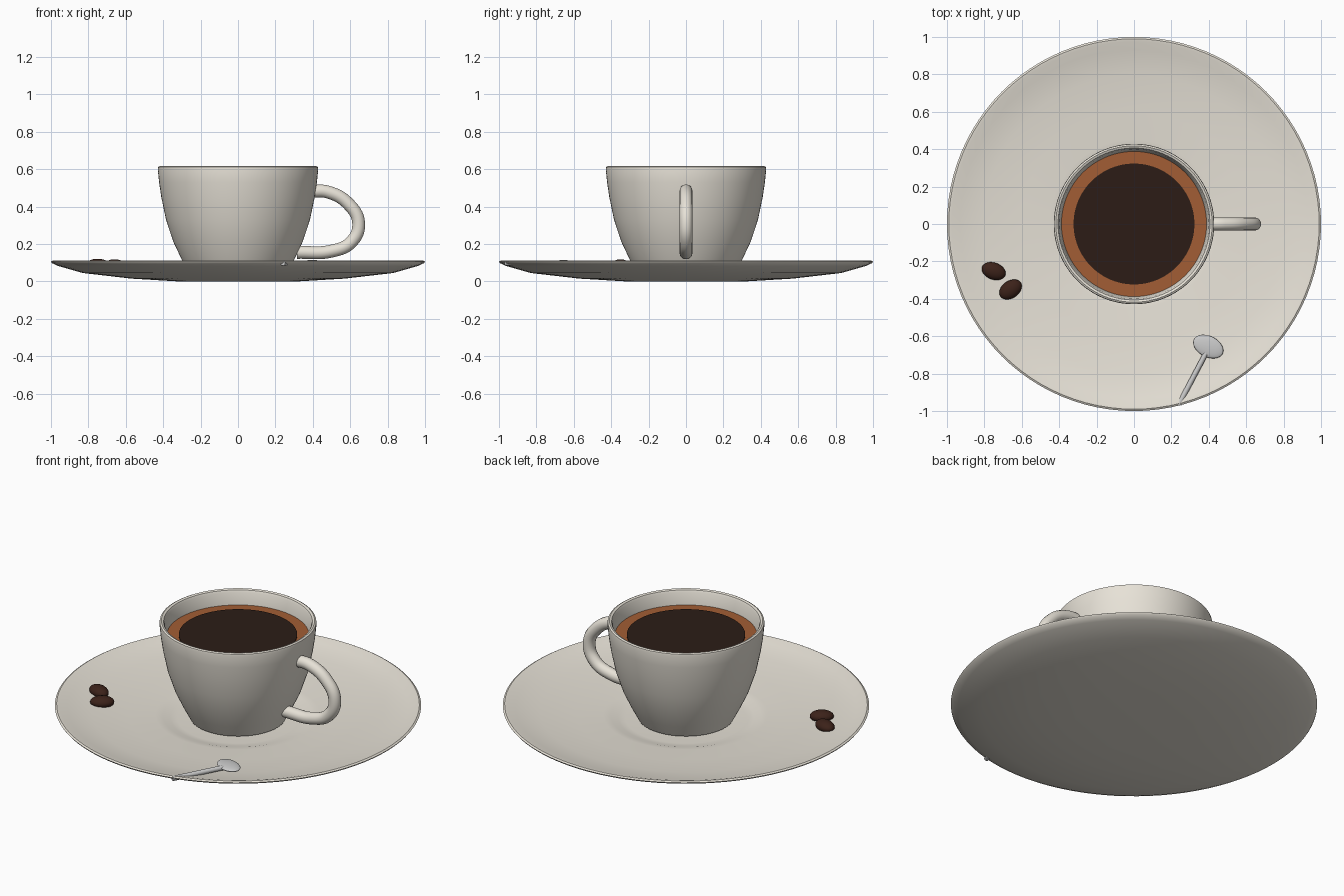
import bpy, bmesh, math
from mathutils import Vector

if "Cube" in bpy.data.objects:
    bpy.data.objects.remove(bpy.data.objects["Cube"])


def material(name, rgb):
    m = bpy.data.materials.new(name)
    m.diffuse_color = (*rgb, 1)
    m.use_nodes = True
    m.node_tree.nodes["Principled BSDF"].inputs["Base Color"].default_value = m.diffuse_color
    return m


cream = material("cream_ceramic", (0.80, 0.76, 0.68))
dark = material("dark_coffee", (0.025, 0.012, 0.008))
tan = material("crema", (0.36, 0.11, 0.035))
brown = material("roasted_bean", (0.045, 0.016, 0.01))


def finish(obj, mat, angle=35):
    if mat:
        obj.data.materials.append(mat)
    bpy.ops.object.select_all(action='DESELECT')
    obj.select_set(True)
    bpy.context.view_layer.objects.active = obj
    bpy.ops.object.shade_smooth_by_angle(angle=math.radians(angle))
    return obj


def lathe(name, profile, mat, angle=35, n=96):
    """Revolve (radius, height) points around z; r = 0 makes a pole."""
    bm = bmesh.new()
    rings = []
    for r, z in profile:
        count = 1 if r == 0 else n
        rings.append([bm.verts.new((r * math.cos(2 * math.pi * i / n),
                                    r * math.sin(2 * math.pi * i / n), z))
                      for i in range(count)])
    for a, b in zip(rings, rings[1:]):
        for i in range(n):
            j = (i + 1) % n
            quad = [a[i % len(a)], a[j % len(a)], b[j % len(b)], b[i % len(b)]]
            bm.faces.new(list(dict.fromkeys(quad)))
    bmesh.ops.recalc_face_normals(bm, faces=bm.faces)
    mesh = bpy.data.meshes.new(name)
    bm.to_mesh(mesh)
    bm.free()
    obj = bpy.data.objects.new(name, mesh)
    bpy.context.collection.objects.link(obj)
    return finish(obj, mat, angle)


def ellipsoid(name, loc, radii, rot, mat):
    bpy.ops.mesh.primitive_uv_sphere_add(segments=32, ring_count=16, location=loc)
    obj = bpy.context.object
    obj.name = name
    obj.scale = radii
    obj.rotation_euler = [math.radians(a) for a in rot]
    return finish(obj, mat)


# Saucer: shallow dish with a recessed well for the cup
lathe("saucer", [(0, 0), (0.32, 0), (0.57, 0.015), (0.83, 0.045), (0.96, 0.082),
                 (0.995, 0.098), (1.0, 0.106), (0.99, 0.112), (0.975, 0.110),
                 (0.93, 0.096), (0.80, 0.076), (0.60, 0.058), (0.45, 0.050),
                 (0.41, 0.046), (0.37, 0.034), (0.33, 0.030), (0, 0.030)], cream)

# Cup: hollow bowl with a rounded lip
lathe("cup", [(0, 0.032), (0.24, 0.032), (0.262, 0.042), (0.30, 0.115), (0.345, 0.21),
              (0.385, 0.33), (0.41, 0.45), (0.422, 0.53), (0.429, 0.60),
              (0.427, 0.612), (0.418, 0.617), (0.406, 0.612), (0.40, 0.60),
              (0.388, 0.53), (0.378, 0.45), (0.352, 0.33), (0.31, 0.21),
              (0.24, 0.09), (0, 0.08)], cream)

# Coffee: crema layer with a darker centre
lathe("crema", [(0, 0.48), (0.379, 0.48), (0.388, 0.53), (0, 0.53)], tan)
lathe("coffee", [(0, 0.50), (0.323, 0.50), (0.323, 0.535), (0, 0.535)], dark)

# Handle: round tube swept along a smooth path
curve = bpy.data.curves.new("handle", 'CURVE')
curve.dimensions = '3D'
curve.bevel_depth = 0.035
curve.bevel_resolution = 5
curve.resolution_u = 10
curve.use_fill_caps = True
path = [(0.395, 0.483), (0.48, 0.478), (0.59, 0.415), (0.645, 0.31),
        (0.605, 0.21), (0.50, 0.162), (0.315, 0.155)]
spline = curve.splines.new('BEZIER')
spline.bezier_points.add(len(path) - 1)
for p, (x, z) in zip(spline.bezier_points, path):
    p.co = (x, 0, z)
    p.handle_left_type = p.handle_right_type = 'AUTO'
handle = bpy.data.objects.new("handle", curve)
bpy.context.collection.objects.link(handle)
bpy.ops.object.select_all(action='DESELECT')
handle.select_set(True)
bpy.context.view_layer.objects.active = handle
bpy.ops.object.convert(target='MESH')
finish(bpy.context.object, cream)

# Coffee beans
ellipsoid("bean_1", (-0.75, -0.252, 0.088), (0.066, 0.045, 0.033), (0, 0, -20), brown)
ellipsoid("bean_2", (-0.66, -0.350, 0.085), (0.066, 0.046, 0.033), (0, 0, 35), brown)

# Spoon: flattened bowl with a thin handle running to the saucer rim
ellipsoid("spoon_bowl", (0.397, -0.655, 0.100), (0.086, 0.056, 0.014), (0, 0, -27), None)
a, b = Vector((0.385, -0.69, 0.098)), Vector((0.24, -0.965, 0.098))
bpy.ops.mesh.primitive_cylinder_add(vertices=16, radius=0.014, depth=(b - a).length,
                                    location=(a + b) / 2)
rod = bpy.context.object
rod.name = "spoon_handle"
rod.rotation_euler = (b - a).to_track_quat('Z', 'Y').to_euler()
finish(rod, None)
